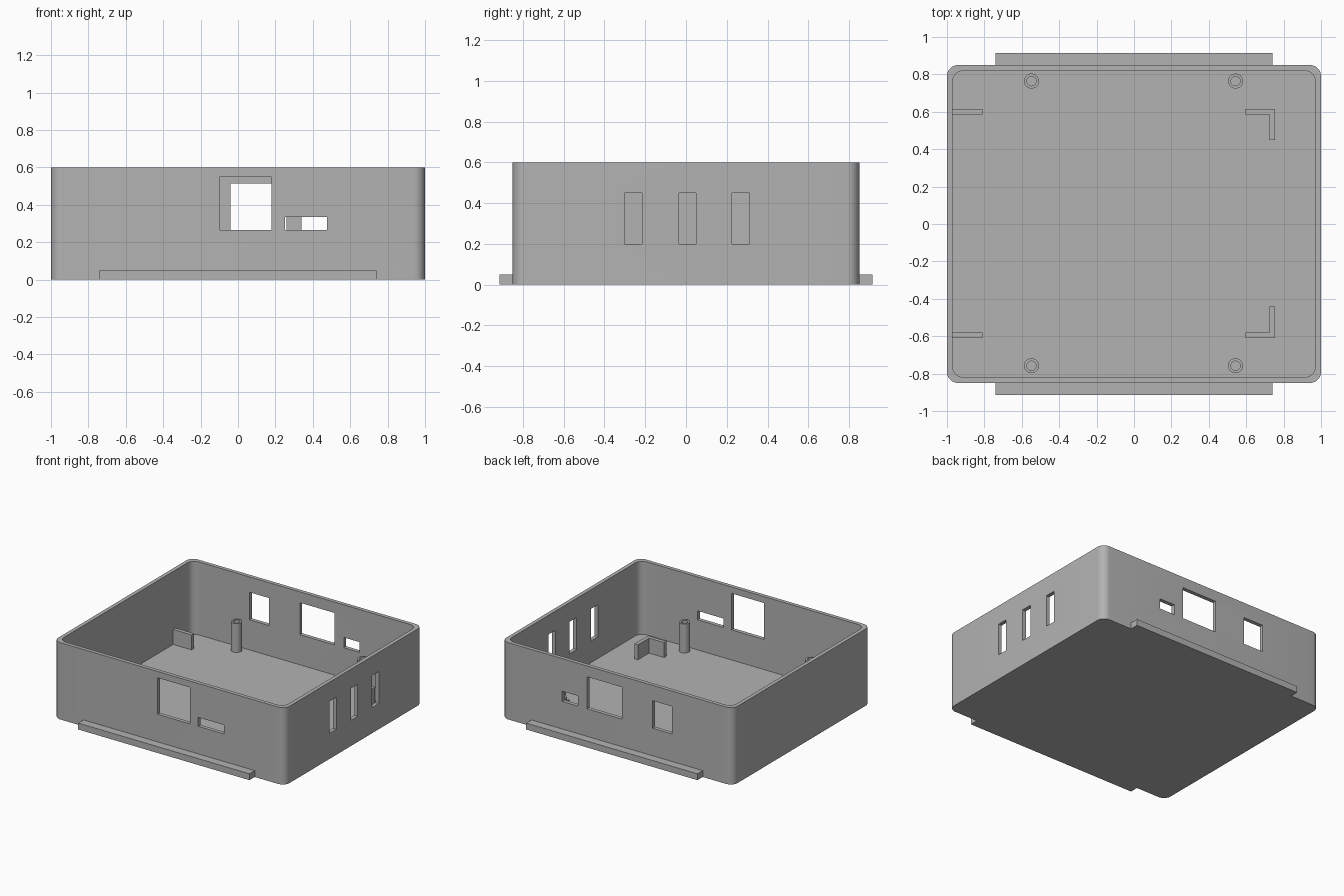
import bpy, bmesh, math
from mathutils import Matrix, Vector

default = bpy.data.objects.get("Cube")
if default:
    bpy.data.objects.remove(default, do_unlink=True)

WALL, FLOOR, HEIGHT = 0.03, 0.03, 0.6
HALF_X, HALF_Y = 1.0, 0.85

grey = bpy.data.materials.new("plain grey")
grey.use_nodes = True
grey.diffuse_color = (0.45, 0.45, 0.45, 1)
grey.node_tree.nodes["Principled BSDF"].inputs["Base Color"].default_value = grey.diffuse_color


def finish(name, bm):
    bmesh.ops.recalc_face_normals(bm, faces=bm.faces)
    mesh = bpy.data.meshes.new(name)
    bm.to_mesh(mesh)
    bm.free()
    mesh.materials.append(grey)
    obj = bpy.data.objects.new(name, mesh)
    bpy.context.collection.objects.link(obj)
    return obj


def smooth(obj):
    bpy.ops.object.select_all(action='DESELECT')
    obj.select_set(True)
    bpy.context.view_layer.objects.active = obj
    bpy.ops.object.shade_smooth_by_angle(angle=math.radians(35))


def box(name, x, y, z):
    """Box from (min, max) ranges."""
    bm = bmesh.new()
    ranges = (x, y, z)
    size = [r[1] - r[0] for r in ranges]
    mid = [(r[0] + r[1]) / 2 for r in ranges]
    bmesh.ops.create_cube(bm, size=1, matrix=Matrix.Translation(mid) @ Matrix.Diagonal((*size, 1)))
    return finish(name, bm)


def rounded_block(name, hx, hy, z0, z1, radius, steps=8):
    """Rounded rectangle extruded upwards."""
    bm = bmesh.new()
    ring = []
    for corner, (sx, sy) in enumerate([(1, 1), (-1, 1), (-1, -1), (1, -1)]):
        for i in range(steps + 1):
            a = math.pi / 2 * (corner + i / steps)
            ring.append(bm.verts.new((sx * (hx - radius) + radius * math.cos(a),
                                      sy * (hy - radius) + radius * math.sin(a), z0)))
    face = bm.faces.new(ring)
    top = bmesh.ops.extrude_face_region(bm, geom=[face])["geom"]
    bmesh.ops.translate(bm, vec=(0, 0, z1 - z0),
                        verts=[v for v in top if isinstance(v, bmesh.types.BMVert)])
    return finish(name, bm)


def cut(target, cutter):
    mod = target.modifiers.new("cut", 'BOOLEAN')
    mod.operation = 'DIFFERENCE'
    mod.solver = 'EXACT'
    mod.object = cutter
    bpy.context.view_layer.objects.active = target
    bpy.ops.object.modifier_apply(modifier=mod.name)
    bpy.data.objects.remove(cutter, do_unlink=True)


# Open tray with rounded corners
shell = rounded_block("case_shell", HALF_X, HALF_Y, 0, HEIGHT, 0.06)
cut(shell, rounded_block("cavity", HALF_X - WALL, HALF_Y - WALL, FLOOR, HEIGHT + 0.1, 0.06))

# Port openings in front wall, then back wall
front, back = (-0.95, -0.75), (0.75, 0.95)
for x, y, z in [
    ((-0.10, 0.18), front, (0.265, 0.55)),
    ((0.25, 0.475), front, (0.265, 0.335)),
    ((-0.04, 0.26), back, (0.265, 0.515)),
    ((0.34, 0.475), back, (0.265, 0.345)),
    ((-0.475, -0.305), back, (0.265, 0.48)),
]:
    cut(shell, box("port", x, y, z))

# Vent slits in the +x wall
for y in (-0.258, 0.007, 0.268):
    cut(shell, box("vent", (0.9, 1.1), (y - 0.0425, y + 0.0425), (0.2, 0.45)))
smooth(shell)

# Mounting flanges along the front and back
box("front_flange", (-0.74, 0.74), (-0.915, -HALF_Y), (0, 0.05))
box("back_flange", (-0.74, 0.74), (HALF_Y, 0.915), (0, 0.05))


# Hollow screw posts
def post(name, x, y, outer=0.04, inner=0.025, top=0.255):
    bm = bmesh.new()
    path = [(inner, FLOOR), (inner, top), (outer, top), (outer, FLOOR)]
    verts = [bm.verts.new((r, 0, z)) for r, z in path]
    edges = [bm.edges.new(pair) for pair in zip(verts, verts[1:])]
    bmesh.ops.spin(bm, geom=verts + edges, cent=(0, 0, 0), axis=(0, 0, 1),
                   angle=math.tau, steps=32, use_duplicate=False)
    bmesh.ops.remove_doubles(bm, verts=bm.verts, dist=0.0001)
    bmesh.ops.translate(bm, verts=bm.verts, vec=Vector((x, y, 0)))
    smooth(finish(name, bm))


MID_Y = 0.003   # inner fittings sit slightly off centre
for end, s in (("front", -1), ("back", 1)):
    for side, x in (("right", -0.548), ("left", 0.543)):
        post(f"{end}_{side}_post", x, MID_Y + s * 0.761)

    # Board locating ribs and corner brackets
    def span(a, b):
        return tuple(sorted((MID_Y + s * a, MID_Y + s * b)))
    rib_z = (FLOOR, 0.147)
    box(f"{end}_rib", (-HALF_X + WALL, -0.81), span(0.582, 0.612), rib_z)
    box(f"{end}_bracket_long", (0.595, 0.755), span(0.582, 0.612), rib_z)
    box(f"{end}_bracket_short", (0.725, 0.755), span(0.445, 0.582), rib_z)
